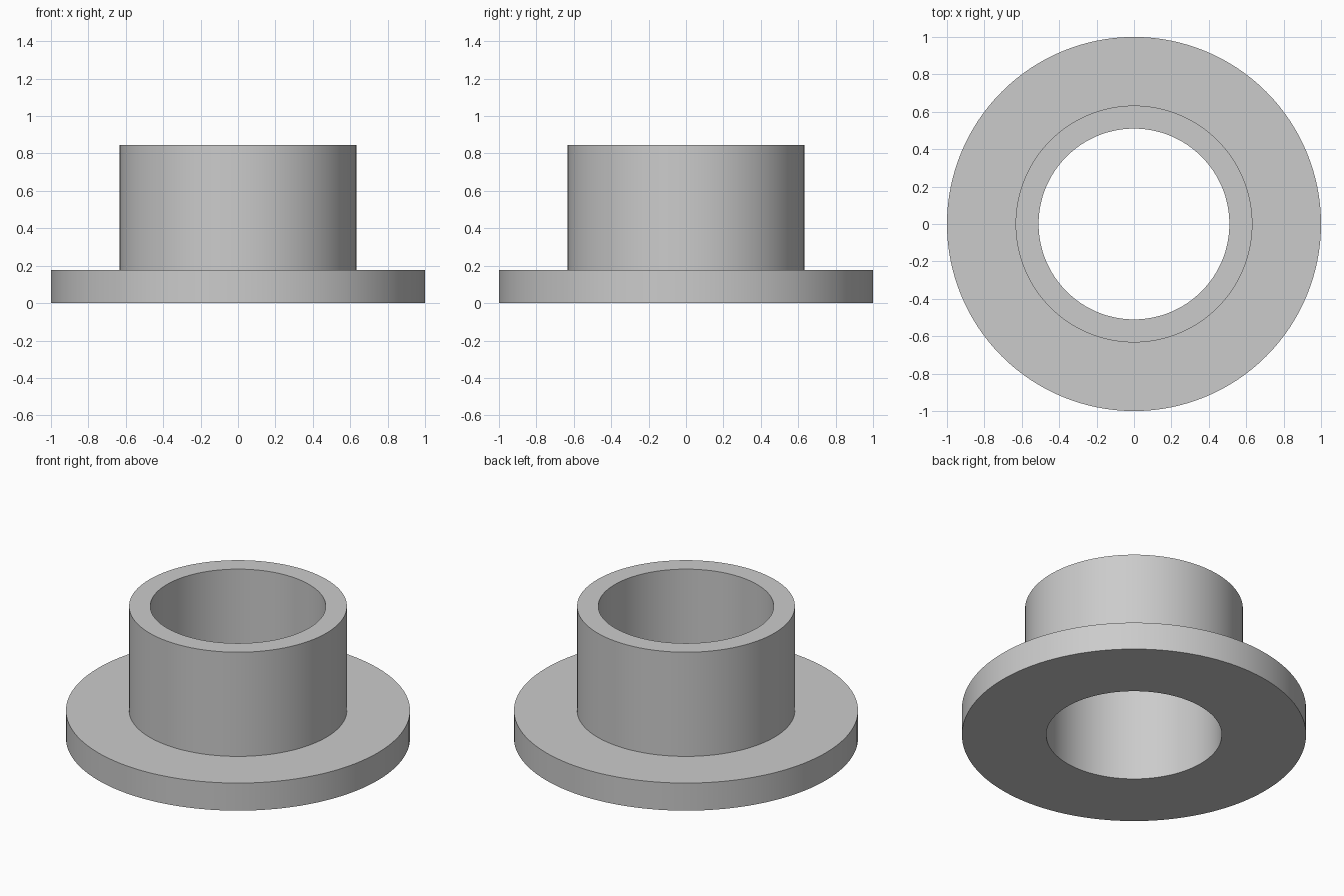
import bpy
import bmesh
from math import radians, tau

cube = bpy.data.objects.get("Cube")
if cube:
    bpy.data.objects.remove(cube, do_unlink=True)

# Plain grey material
grey = bpy.data.materials.new("plain_grey")
grey.use_nodes = True
colour = (0.6, 0.6, 0.6, 1)
grey.diffuse_color = colour
grey.node_tree.nodes["Principled BSDF"].inputs["Base Color"].default_value = colour

SEGMENTS = 128
BORE, SLEEVE, FLANGE = 0.51, 0.633, 1.0
FLANGE_TOP, HEIGHT = 0.177, 0.845


def lathe(name, profile):
    """Spin a closed (radius, z) profile around the z axis."""
    bm = bmesh.new()
    verts = [bm.verts.new((r, 0, z)) for r, z in profile]
    edges = [bm.edges.new((v, verts[i - 1])) for i, v in enumerate(verts)]
    bmesh.ops.spin(bm, geom=verts + edges, cent=(0, 0, 0), axis=(0, 0, 1),
                   angle=tau, steps=SEGMENTS, use_merge=True)
    bmesh.ops.remove_doubles(bm, verts=bm.verts, dist=0.0001)
    bmesh.ops.recalc_face_normals(bm, faces=bm.faces)
    mesh = bpy.data.meshes.new(name)
    bm.to_mesh(mesh)
    bm.free()
    mesh.materials.append(grey)
    obj = bpy.data.objects.new(name, mesh)
    bpy.context.collection.objects.link(obj)
    bpy.ops.object.select_all(action="DESELECT")
    obj.select_set(True)
    bpy.context.view_layer.objects.active = obj
    bpy.ops.object.shade_smooth_by_angle(angle=radians(30))
    return obj


# Flanged sleeve with a straight through bore
lathe("flanged_bushing", [
    (BORE, 0), (FLANGE, 0), (FLANGE, FLANGE_TOP),
    (SLEEVE, FLANGE_TOP), (SLEEVE, HEIGHT), (BORE, HEIGHT),
])
